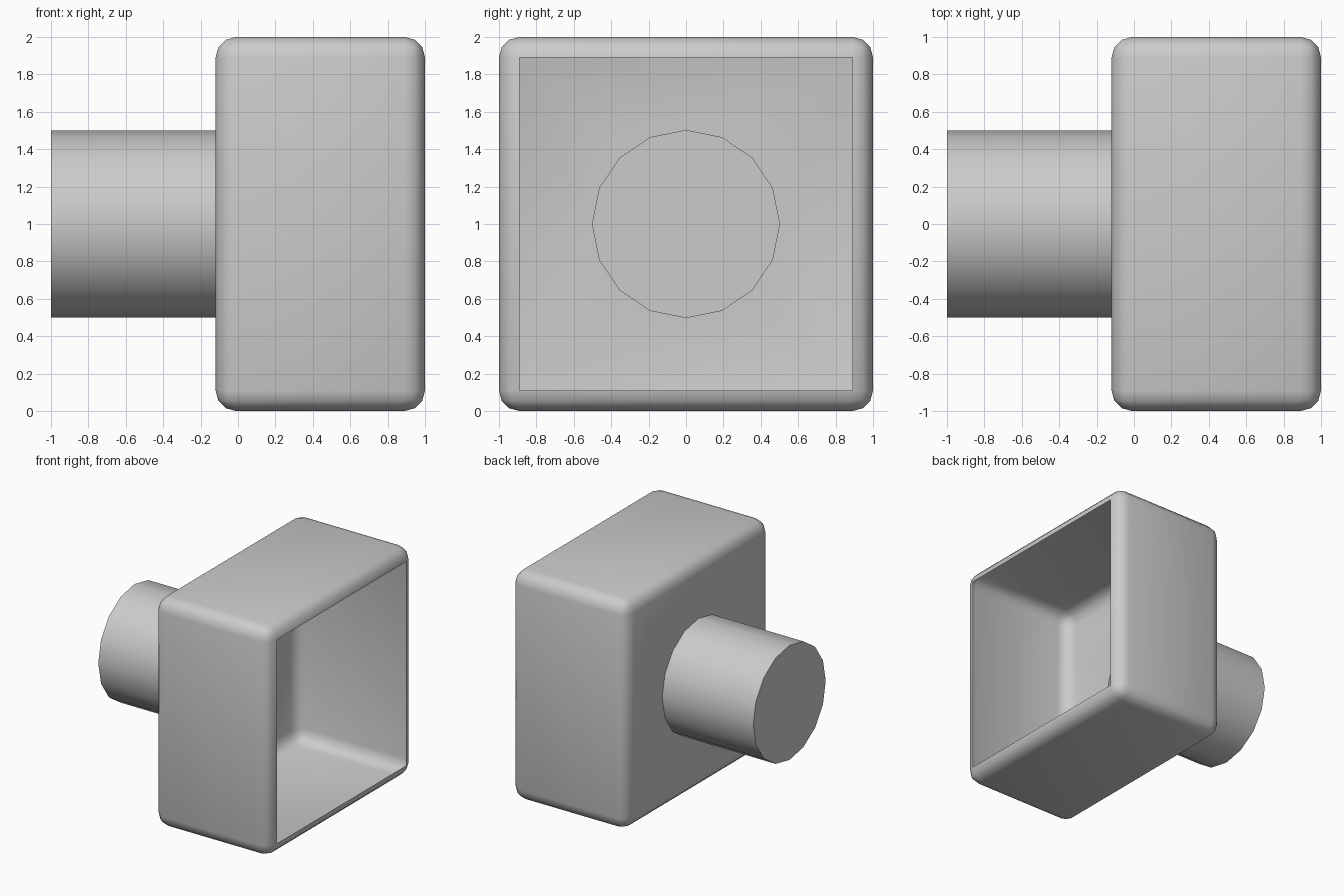
import bpy, bmesh
from math import sin, cos, pi, atan2, radians
from mathutils import Vector, Matrix

if "Cube" in bpy.data.objects:
    bpy.data.objects.remove(bpy.data.objects["Cube"])

BACK, FRONT, END = -0.12, 1.0, -1.0
SIDES, RADIUS, ROUND = 16, 0.5, 0.11


def ring(bm, x):
    return [bm.verts.new((x, RADIUS * cos(2 * pi * i / SIDES),
                          1 + RADIUS * sin(2 * pi * i / SIDES)))
            for i in range(SIDES)]


def finish(bm, name):
    bmesh.ops.recalc_face_normals(bm, faces=bm.faces[:])
    me = bpy.data.meshes.new(name)
    bm.to_mesh(me)
    bm.free()
    ob = bpy.data.objects.new(name, me)
    bpy.context.collection.objects.link(ob)
    bpy.ops.object.select_all(action='DESELECT')
    ob.select_set(True)
    bpy.context.view_layer.objects.active = ob
    bpy.ops.object.shade_smooth_by_angle(angle=radians(40))
    return ob


# Rounded box: thin shell, open towards +x
bm = bmesh.new()
bmesh.ops.create_cube(bm, size=1, matrix=Matrix.Translation(((BACK + FRONT) / 2, 0, 1))
                      @ Matrix.Diagonal((FRONT - BACK, 2, 2, 1)))
bmesh.ops.bevel(bm, geom=bm.edges[:], offset=ROUND, offset_type='OFFSET',
                segments=3, profile=0.5, affect='EDGES')
front = max(bm.faces, key=lambda f: f.calc_center_median().x)
back = min(bm.faces, key=lambda f: f.calc_center_median().x)
corners = sorted(back.verts, key=lambda v: atan2(v.co.z - 1, v.co.y) % (2 * pi))
bmesh.ops.delete(bm, geom=[front, back], context='FACES_ONLY')

# Back wall of the box, with the round hole where the tube joins
hole = ring(bm, BACK)
q = SIDES // 4
for k, c in enumerate(corners):
    for i in range(k * q, k * q + q):
        bm.faces.new((c, hole[i], hole[(i + 1) % SIDES]))
    bm.faces.new((c, hole[(k + 1) * q % SIDES], corners[(k + 1) % 4]))
finish(bm, "open_box")

# Tube: closed at the far end, open into the box
bm = bmesh.new()
a, b = ring(bm, BACK), ring(bm, END)
for i in range(SIDES):
    j = (i + 1) % SIDES
    bm.faces.new((a[i], a[j], b[j], b[i]))
bm.faces.new(b)
finish(bm, "round_tube")
